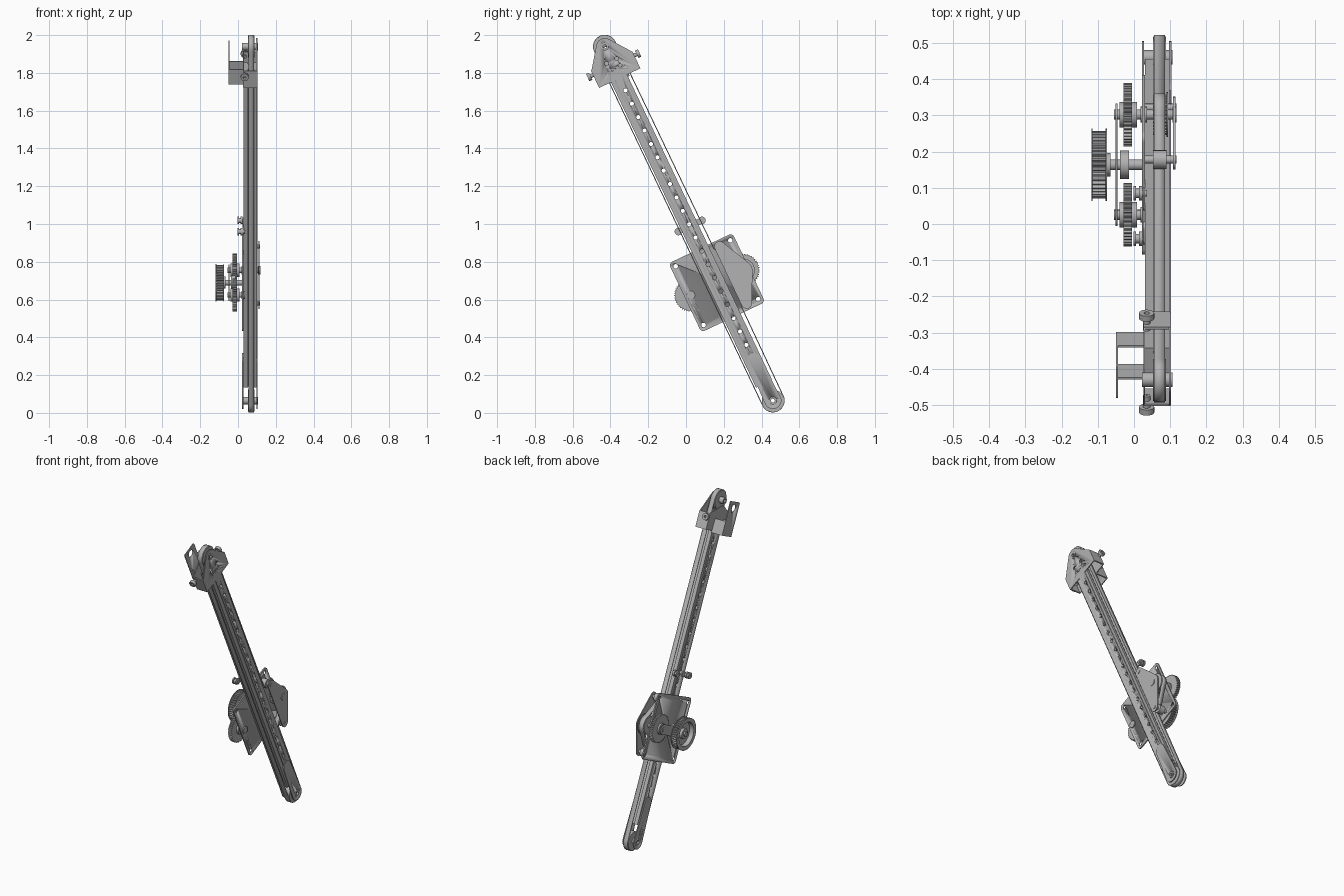
import bpy, bmesh
from math import sin, cos, pi, radians
from mathutils import Matrix

cube = bpy.data.objects.get("Cube")
if cube:
    bpy.data.objects.remove(cube, do_unlink=True)

metal = bpy.data.materials.new("light grey metal")
metal.use_nodes = True
GREY = (0.45, 0.45, 0.45, 1)
metal.diffuse_color = GREY
metal.node_tree.nodes["Principled BSDF"].inputs["Base Color"].default_value = GREY

# Parts are built upright along the arm (x, across, along), then leaned as a whole
LEAN = Matrix.Translation((0, 0.46, 0.065)) @ Matrix.Rotation(radians(25.4), 4, "X")
TOP = 2.075          # distance between end pulleys
HUB = 0.691          # gearbox height along the arm
GEAR = 0.153         # gear offset across the arm


def finish(name, bm):
    bmesh.ops.recalc_face_normals(bm, faces=bm.faces)
    mesh = bpy.data.meshes.new(name)
    bm.to_mesh(mesh)
    bm.free()
    mesh.materials.append(metal)
    ob = bpy.data.objects.new(name, mesh)
    bpy.context.collection.objects.link(ob)
    ob.matrix_world = LEAN
    bpy.ops.object.select_all(action="DESELECT")
    ob.select_set(True)
    bpy.context.view_layer.objects.active = ob
    bpy.ops.object.shade_smooth_by_angle(angle=radians(30))
    return ob


def apply(ob, mod):
    bpy.context.view_layer.objects.active = ob
    bpy.ops.object.modifier_apply(modifier=mod.name)


def box(name, xs, vs, us):
    bm = bmesh.new()
    bmesh.ops.create_cube(bm, size=1)
    for v in bm.verts:
        v.co = [lim[0] if c < 0 else lim[1] for c, lim in zip(v.co, (xs, vs, us))]
    return finish(name, bm)


def plate(name, circles, x0, x1):
    """Flat plate wrapped round circles given as (across, along, radius)."""
    bm = bmesh.new()
    for v, u, r in circles:
        for k in range(24):
            a = 2 * pi * k / 24
            for x in (x0, x1):
                bm.verts.new((x, v + r * cos(a), u + r * sin(a)))
    out = bmesh.ops.convex_hull(bm, input=bm.verts)
    bmesh.ops.delete(bm, geom=[g for g in out["geom_interior"] if g.is_valid], context="VERTS")
    bmesh.ops.dissolve_limit(bm, angle_limit=0.01, verts=bm.verts, edges=bm.edges)
    return finish(name, bm)


def lathe(name, profile, v, u, n=40, teeth=0, depth=0, axis="X"):
    """Closed (x, radius) profile spun on the x axis, with optional teeth."""
    bm = bmesh.new()
    top = max(r for _, r in profile)
    steps = teeth * 4 if teeth else n
    loops = []
    for k in range(steps):
        a = 2 * pi * k / steps
        cut = depth if teeth and k % 4 > 1 else 0
        loops.append([bm.verts.new((x, (r - cut * (r == top)) * cos(a),
                                    (r - cut * (r == top)) * sin(a))) for x, r in profile])
    m = len(profile)
    for k in range(steps):
        a, b = loops[k], loops[(k + 1) % steps]
        for i in range(m):
            bm.faces.new((a[i], a[(i + 1) % m], b[(i + 1) % m], b[i]))
    if axis == "Y":
        bm.transform(Matrix.Rotation(pi / 2, 4, "Z"))
    bm.transform(Matrix.Translation((0, v, u)))
    return finish(name, bm)


def ring(name, x0, x1, r, r_in, v, u, **kw):
    return lathe(name, [(x0, r_in), (x0, r), (x1, r), (x1, r_in)], v, u, **kw)


def rod(name, x0, x1, r, v, u):
    return plate(name, [(v, u, r)], x0, x1)


def drill(ob, holes, r, x0=-0.2, x1=0.2):
    bm = bmesh.new()
    for v, u in holes:
        mat = Matrix.Translation(((x0 + x1) / 2, v, u)) @ Matrix.Rotation(pi / 2, 4, "Y")
        bmesh.ops.create_cone(bm, cap_ends=True, segments=16, radius1=r, radius2=r,
                              depth=x1 - x0, matrix=mat)
    cutter = finish("hole_cutter", bm)
    mod = ob.modifiers.new("holes", "BOOLEAN")
    mod.operation = "DIFFERENCE"
    mod.solver = "EXACT"
    mod.object = cutter
    apply(ob, mod)
    bpy.data.objects.remove(cutter, do_unlink=True)


# Slotted arm extrusion with a drilled strip on its outer face
bm = bmesh.new()
half = [(0.03, 0.047), (0.054, 0.047), (0.054, 0.03), (0.08, 0.03), (0.08, 0.047), (0.098, 0.047)]
outline = half + [(x, -v) for x, v in reversed(half)]
face = bm.faces.new([bm.verts.new((x, v - 0.004, 0.1)) for x, v in outline])
ext = bmesh.ops.extrude_face_region(bm, geom=[face])
for v in ext["geom"]:
    if isinstance(v, bmesh.types.BMVert):
        v.co.z = 1.96
arm = finish("arm_extrusion", bm)
strip = plate("arm_strip", [(0, 0.13, 0.025), (0, 1.92, 0.025)], 0.098, 0.102)
holes = [(0, 0.17 + 0.0785 * k) for k in range(22)]
drill(arm, holes, 0.011)
drill(strip, holes, 0.011)

# Belt looping both end pulleys and detouring over the drive pulley
path = [(0.06 * cos(a), TOP + 0.06 * sin(a)) for a in [pi * k / 16 for k in range(17)]]
path += [(0.06 * cos(a), 0.06 * sin(a)) for a in [pi + pi * k / 16 for k in range(17)]]
rise = [(0.063, HUB - 0.17), (0.075, HUB - 0.147), (0.1, HUB - 0.138)]
wrap = [(GEAR + 0.058 * cos(a), HUB + 0.058 * sin(a)) for a in [pi * k / 18 for k in range(-6, 7)]]
path += rise + wrap + [(v, 2 * HUB - u) for v, u in reversed(rise)]
bm = bmesh.new()
rails = [[bm.verts.new((x, v, u)) for x in (0.055, 0.085)] for v, u in path]
for a, b in zip(rails, rails[1:] + rails[:1]):
    bm.faces.new((a[0], a[1], b[1], b[0]))
belt = finish("belt", bm)
mod = belt.modifiers.new("thickness", "SOLIDIFY")
mod.thickness = 0.005
mod.offset = 0
apply(belt, mod)

# End pulleys with axles
for name, u in (("bottom", 0), ("top", TOP)):
    ring(name + "_pulley", 0.052, 0.088, 0.058, 0.02, 0, u)
    ring(name + "_axle", 0.022, 0.106, 0.02, 0.01, 0, u, n=24)

# Bottom fork plates
for side, x in (("right", 0.022), ("left", 0.097)):
    fork = plate("bottom_fork_" + side, [(0, 0, 0.045), (0, 0.24, 0.035)], x, x + 0.006)
    drill(fork, [(0, 0)], 0.018)

# Top bracket: tapered outer plate, inner plate, side flanges, screws
shape = [(s * 0.115, u, 0.006) for s in (1, -1) for u in (1.896, 1.985)]
outer = plate("top_plate_outer", shape + [(0, TOP, 0.045)], 0.096, 0.102)
drill(outer, [(0, TOP)] + [(s * 0.03, u) for s in (1, -1) for u in (1.95, 1.99)], 0.01)
plate("top_plate_inner", shape + [(0, 2.0, 0.045)], 0.026, 0.031)
for s, side in ((1, "back"), (-1, "front")):
    box("top_flange_" + side, (0.028, 0.1), sorted((s * 0.114, s * 0.121)), (1.89, 1.99))
    w = sorted((s * 0.1, s * 0.135))
    ring("top_screw_" + side, w[0], w[1], 0.01, 0.002, 0, 1.965, n=16, axis="Y").matrix_world = \
        LEAN @ Matrix.Translation((0.035, 0, 0))
    w = sorted((s * 0.135, s * 0.152))
    ring("top_screw_head_" + side, w[0], w[1], 0.021, 0.008, 0, 1.965, n=20, axis="Y").matrix_world = \
        LEAN @ Matrix.Translation((0.035, 0, 0))
    # Webs of the offset mount
    box("mount_web_" + side, (-0.05, 0.03), sorted((s * 0.046, s * 0.052)), (1.878, 1.965))
mount = plate("mount_plate", [(s * 0.044, u, 0.008) for s in (1, -1) for u in (1.886, 2.08)], -0.05, -0.044)
drill(mount, [(0, 2.05)], 0.022)

# Gearbox main plate with corner and shaft holes
corners = [(s * 0.165, HUB + t * 0.18) for s in (1, -1) for t in (1, -1)]
main = plate("gearbox_plate", [(v, u, 0.022) for v, u in corners], 0.022, 0.03)
drill(main, [(s * 0.16, HUB + t * 0.172) for s in (1, -1) for t in (1, -1)], 0.012)

# Carrier bar, gears, shafts and bearings
plate("gear_carrier", [(s * GEAR, HUB, 0.031) for s in (1, -1)], -0.051, -0.046)
for s, side in ((1, "back"), (-1, "front")):
    v = s * GEAR
    ring("gear_" + side, -0.029, -0.005, 0.088, 0.014, v, HUB, teeth=44, depth=0.006)
    ring("gear_hub_" + side, -0.04, 0.008, 0.035, 0.014, v, HUB)
    rod("gear_shaft_" + side, -0.055, 0.118 if s > 0 else 0.036, 0.014, v, HUB)
    ring("shaft_bearing_" + side, 0.018, 0.036, 0.022, 0.013, v, HUB, n=24)
ring("pinion", -0.038, -0.014, 0.039, 0.012, 0, HUB)
rod("centre_shaft", -0.115, 0.03, 0.015, 0, HUB)

# Large output pulley, dished on its outer side
ring("output_pulley_rim", -0.114, -0.078, 0.093, 0.075, 0, HUB, teeth=40, depth=0.008)
for x in (-0.118, -0.078):
    ring("output_pulley_flange", x, x + 0.004, 0.1, 0.075, 0, HUB, n=48)
ring("output_pulley_web", -0.088, -0.08, 0.077, 0.014, 0, HUB)
ring("output_pulley_hub", -0.106, -0.065, 0.032, 0.014, 0, HUB)

# Belt drive pulley, idlers and their cover plate
ring("drive_pulley", 0.052, 0.09, 0.056, 0.012, GEAR, HUB, teeth=30, depth=0.004)
ring("drive_pulley_flange", 0.09, 0.094, 0.062, 0.012, GEAR, HUB)
idlers = [(0.095, HUB + t * 0.167) for t in (1, -1)]
cover = plate("drive_cover", [(v, u, 0.028) for v, u in idlers] + [(GEAR, HUB, 0.05)], 0.108, 0.114)
ring("drive_cover_bearing", 0.106, 0.118, 0.022, 0.012, GEAR, HUB, n=24)
for v, u in idlers:
    rod("idler_post", 0.026, 0.117, 0.011, v, u)
    ring("idler_roller", 0.052, 0.09, 0.026, 0.01, v, u, n=24)

# Small flanged guide rollers beside the arm
for v in (0.07, -0.068):
    lathe("guide_roller", [(-0.002, 0.004), (-0.002, 0.02), (0.006, 0.02), (0.006, 0.013),
                           (0.014, 0.013), (0.014, 0.02), (0.024, 0.02), (0.024, 0.004)],
          v, 1.023, n=24)
    rod("guide_roller_pin", 0.0, 0.036, 0.009, v, 1.023)
    plate("guide_roller_tab", [(v, 1.023, 0.016), (v * 0.5, 1.023, 0.016)], 0.025, 0.031)
